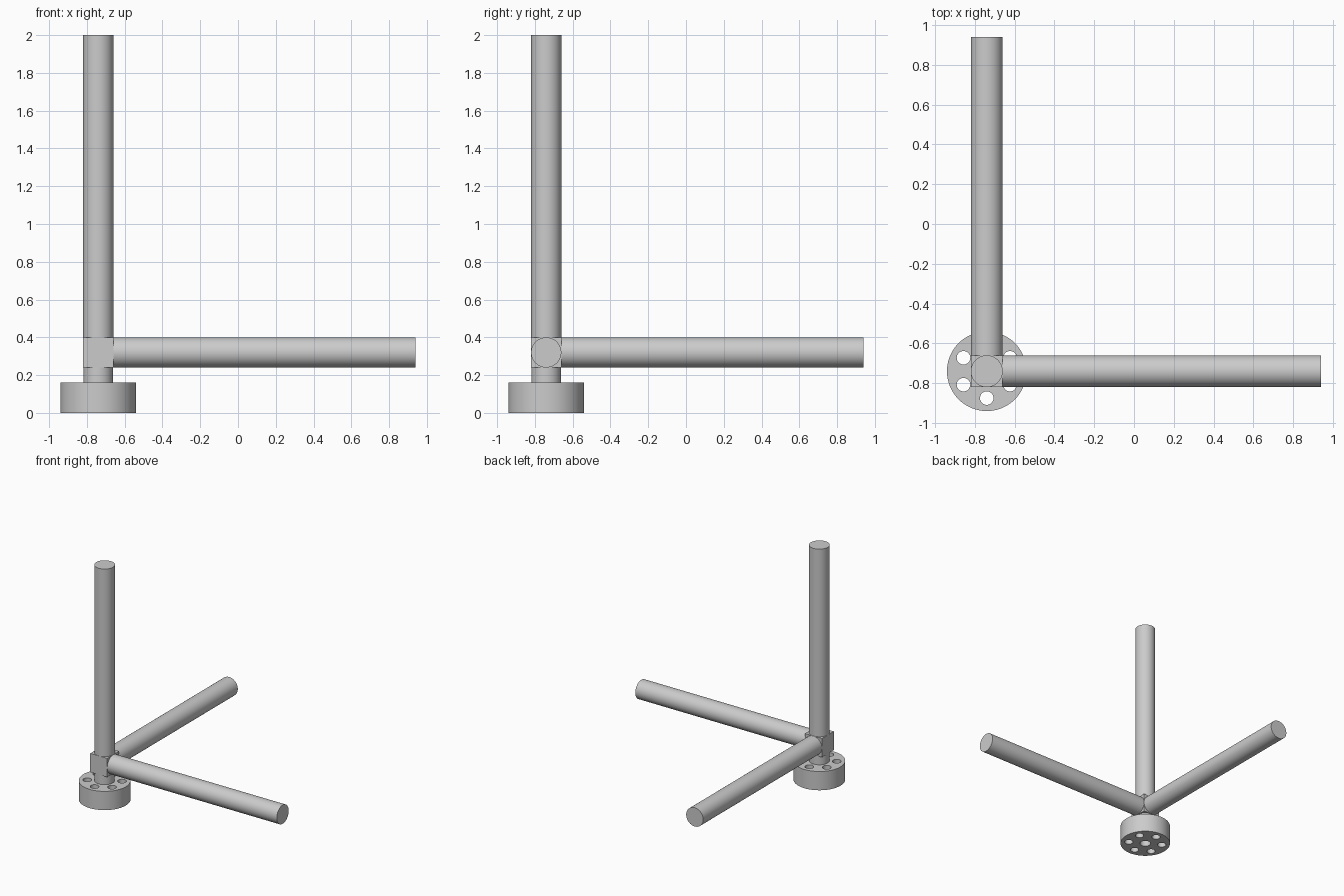
import bpy
from math import pi, cos, sin, radians

if "Cube" in bpy.data.objects:
    bpy.data.objects.remove(bpy.data.objects["Cube"])

C = -0.74      # x and y of the corner axis
HUB_Z = 0.32   # height of the hub centre
R = 0.08       # rod radius


def smooth(obj):
    bpy.ops.object.select_all(action='DESELECT')
    obj.select_set(True)
    bpy.context.view_layer.objects.active = obj
    bpy.ops.object.shade_smooth_by_angle(angle=radians(30))


def cylinder(name, radius, length, centre, rotation=(0, 0, 0), sides=64):
    bpy.ops.mesh.primitive_cylinder_add(vertices=sides, radius=radius, depth=length,
                                        location=centre, rotation=rotation)
    obj = bpy.context.object
    obj.name = name
    smooth(obj)
    return obj


# Base disc
base = cylinder("base_flange", 0.2, 0.16, (C, C, 0.08), sides=96)

# Ring of six through holes and the central socket
cutters = []
for i in range(6):
    a = radians(30 + 60 * i)
    cutters.append(cylinder(f"bolt_hole_cutter_{i + 1}", 0.034, 0.3,
                            (C + 0.135 * cos(a), C + 0.135 * sin(a), 0.08), sides=32))
cutters.append(cylinder("centre_hole_cutter", 0.043, 0.3, (C, C, 0.08), sides=32))
for cutter in cutters:
    mod = base.modifiers.new(cutter.name, 'BOOLEAN')
    mod.operation = 'DIFFERENCE'
    mod.solver = 'EXACT'
    mod.object = cutter
    bpy.ops.object.select_all(action='DESELECT')
    base.select_set(True)
    bpy.context.view_layer.objects.active = base
    bpy.ops.object.modifier_apply(modifier=mod.name)
    bpy.data.objects.remove(cutter, do_unlink=True)
smooth(base)

# Neck between the base and the hub
cylinder("neck", 0.078, 0.08, (C, C, 0.20))

# Cubic hub
bpy.ops.mesh.primitive_cube_add(size=0.16, location=(C, C, HUB_Z))
bpy.context.object.name = "hub_block"

# Three rods leaving the hub along x, y and z
reach = 0.08 + 0.8
cylinder("side_rod", R, 1.6, (C + reach, C, HUB_Z), (0, pi / 2, 0))
cylinder("back_rod", R, 1.6, (C, C + reach, HUB_Z), (pi / 2, 0, 0))
cylinder("upright_rod", R, 1.6, (C, C, HUB_Z + reach))
